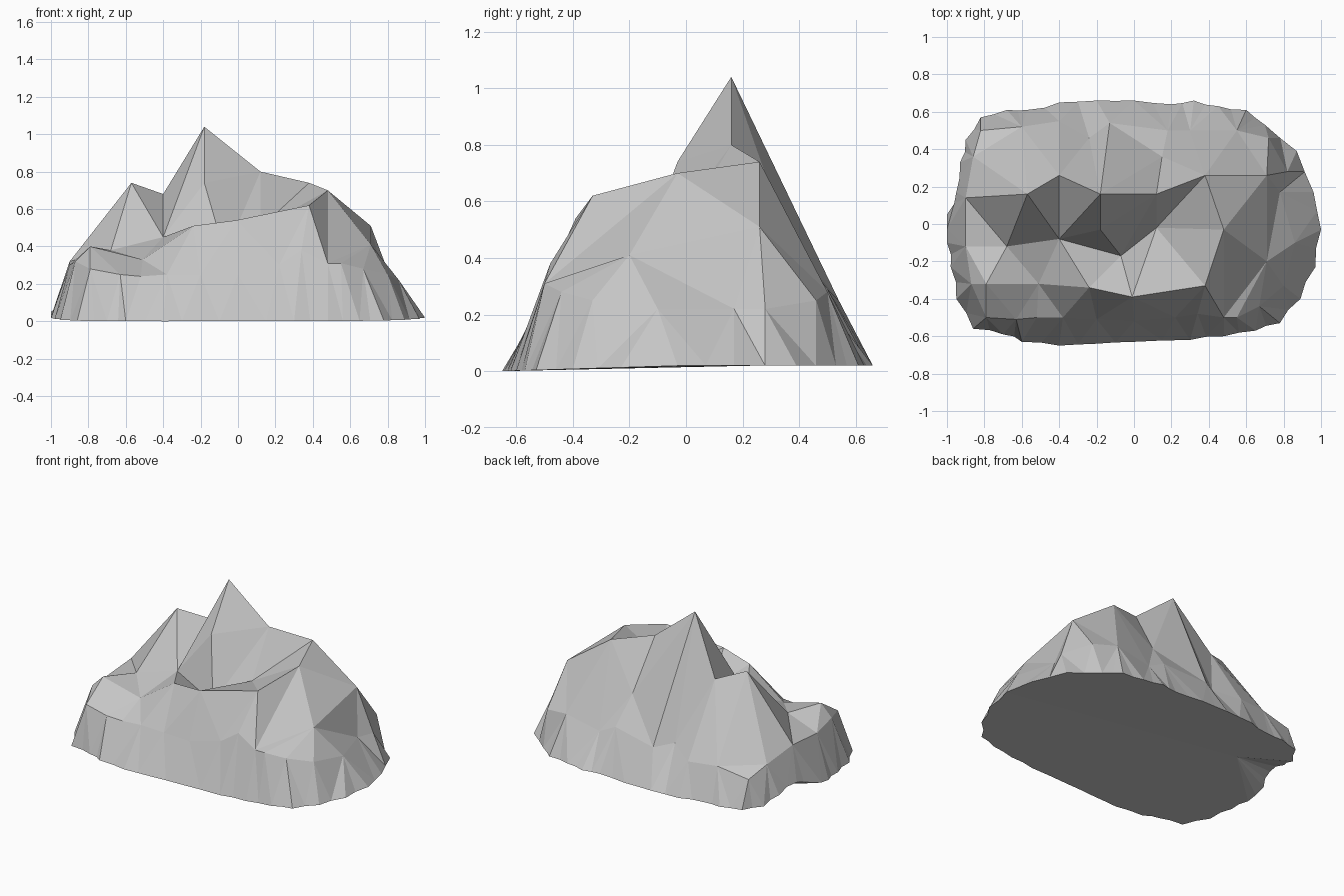
import bpy
import bmesh
import random
from mathutils import Vector
from mathutils.geometry import delaunay_2d_cdt

random.seed(4)
default_cube = bpy.data.objects.get("Cube")
if default_cube:
    bpy.data.objects.remove(default_cube, do_unlink=True)

# Crest lines and valley floor of the boulder: x, y, height in hundredths
back_crest = [(-57, 16, 74), (-40, 26, 68), (-18, 16, 104), (12, 16, 80),
              (38, 26, 74), (71, 26, 51)]
valley = [(-68, -12, 38), (-40, -8, 45), (-18, -3, 74), (-7, -17, 36),
          (12, -2, 50), (48, -3, 70), (71, -20, 41)]
front_crest = [(-79, -32, 40), (-51, -32, 33), (-24, -34, 51), (-1, -39, 54),
               (38, -33, 62)]
buttress = [(15, 36, 47), (30, 50, 23)]

# Shoulder where the slopes turn into the steep skirt, anticlockwise
shoulder = [(-90, -12, 30), (-87, -32, 32), (-79, -50, 28), (-63, -51, 25),
            (-52, -50, 24), (-38, -50, 25), (-20, -51, 25), (0, -52, 25),
            (22, -50, 30), (34, -48, 38), (48, -50, 31), (55, -50, 31),
            (67, -44, 28), (80, -33, 25), (86, -10, 22), (78, 17, 22),
            (82, 28, 22), (72, 46, 25), (55, 50, 28), buttress[1],
            (18, 50, 29), (-13, 54, 25), (-24, 46, 28), (-40, 55, 23),
            (-60, 52, 24), (-82, 50, 20), (-86, 36, 26), (-90, 14, 32)]

# Rounded footprint on the ground, anticlockwise
footprint = [(-100, -10), (-98, -23), (-95, -40), (-86, -56), (-70, -59),
             (-60, -63), (-40, -65), (-20, -64), (0, -63), (30, -62),
             (48, -60), (65, -57), (78, -53), (89, -40), (97, -23),
             (100, -3), (96, 17), (87, 39), (70, 53), (60, 61), (45, 63),
             (32, 66), (20, 64), (0, 66), (-20, 66), (-40, 65), (-57, 61),
             (-68, 61), (-82, 57), (-90, 45), (-93, 33), (-95, 17), (-100, 5)]

# Sharp folds that run between the lines above
folds = [(back_crest[0], valley[0]), (back_crest[1], valley[1]),
         (back_crest[2], valley[2]), (back_crest[3], valley[3]),
         (back_crest[3], valley[4]), (back_crest[4], valley[4]),
         (back_crest[4], valley[5]), (back_crest[5], valley[6]),
         (back_crest[3], buttress[0]), (buttress[0], buttress[1]),
         (valley[0], front_crest[0]), (valley[0], front_crest[1]),
         (valley[1], front_crest[1]), (valley[1], front_crest[2]),
         (valley[1], valley[3]), (valley[3], front_crest[2]),
         (valley[4], front_crest[3]), (valley[5], shoulder[10]),
         (front_crest[4], shoulder[10]), (front_crest[4], shoulder[8]),
         (valley[6], shoulder[15])]


def ground_height(point):
    """The underside dips towards the front and is hollowed at one end."""
    height = 0.02 - 0.02 * min(1, max(0, -point.y / 0.65))
    if point.x < -0.9:
        height += 0.08 * max(0, 1 - abs(point.y - 0.2) / 0.25)
    return height


def ribbed(outline):
    """Split each side of the footprint to give the skirt fine flutes."""
    result = []
    for here, after in zip(outline, outline[1:] + outline[:1]):
        middle = (here + after) / 2 * random.uniform(0.985, 1.0)
        for point in (here, middle):
            result.append(Vector((point.x, point.y, ground_height(point))))
    return result


def chain(start, count, closed):
    """Edges that join consecutive points."""
    edges = [(start + i, start + i + 1) for i in range(count - 1)]
    if closed:
        edges.append((start + count - 1, start))
    return edges


# Gather the points and the edges that must survive triangulation
points = ribbed([Vector(p) / 100 for p in footprint])
rim_count = len(points)
edges = chain(0, rim_count, True)
index = {}
for line in (shoulder, back_crest, valley, front_crest, buttress[:1]):
    edges += chain(len(points), len(line), line is shoulder)
    for point in line:
        index[point] = len(points)
        points.append(Vector(point) / 100)
edges += [(index[a], index[b]) for a, b in folds]

flat = [p.to_2d() for p in points]
result = delaunay_2d_cdt(flat, edges, [list(range(rim_count))], 1, 0.00001)
coords, faces, sources = result[0], result[2], result[3]

# Raise the triangles into the rock surface
bm = bmesh.new()
verts = []
for co, source in zip(coords, sources):
    height = points[source[0]].z if source else 0.3
    verts.append(bm.verts.new((co.x, co.y, height)))
for face in faces:
    bm.faces.new([verts[i] for i in face])

# Close the underside, fanned from the inner end of its hollow
border = [e for e in bm.edges if e.is_boundary]
underside = bmesh.ops.holes_fill(bm, edges=border, sides=0)["faces"]
fan = bmesh.ops.poke(bm, faces=underside)
for vert in fan["verts"]:
    vert.co = (-0.6, 0.27, 0.02)
bmesh.ops.recalc_face_normals(bm, faces=bm.faces)
mesh = bpy.data.meshes.new("boulder")
bm.to_mesh(mesh)
bm.free()

# Single grey stone colour
stone = bpy.data.materials.new("grey stone")
stone.use_nodes = True
colour = (0.56, 0.56, 0.56, 1)
stone.diffuse_color = colour
stone.node_tree.nodes["Principled BSDF"].inputs["Base Color"].default_value = colour
mesh.materials.append(stone)

boulder = bpy.data.objects.new("boulder", mesh)
bpy.context.collection.objects.link(boulder)
